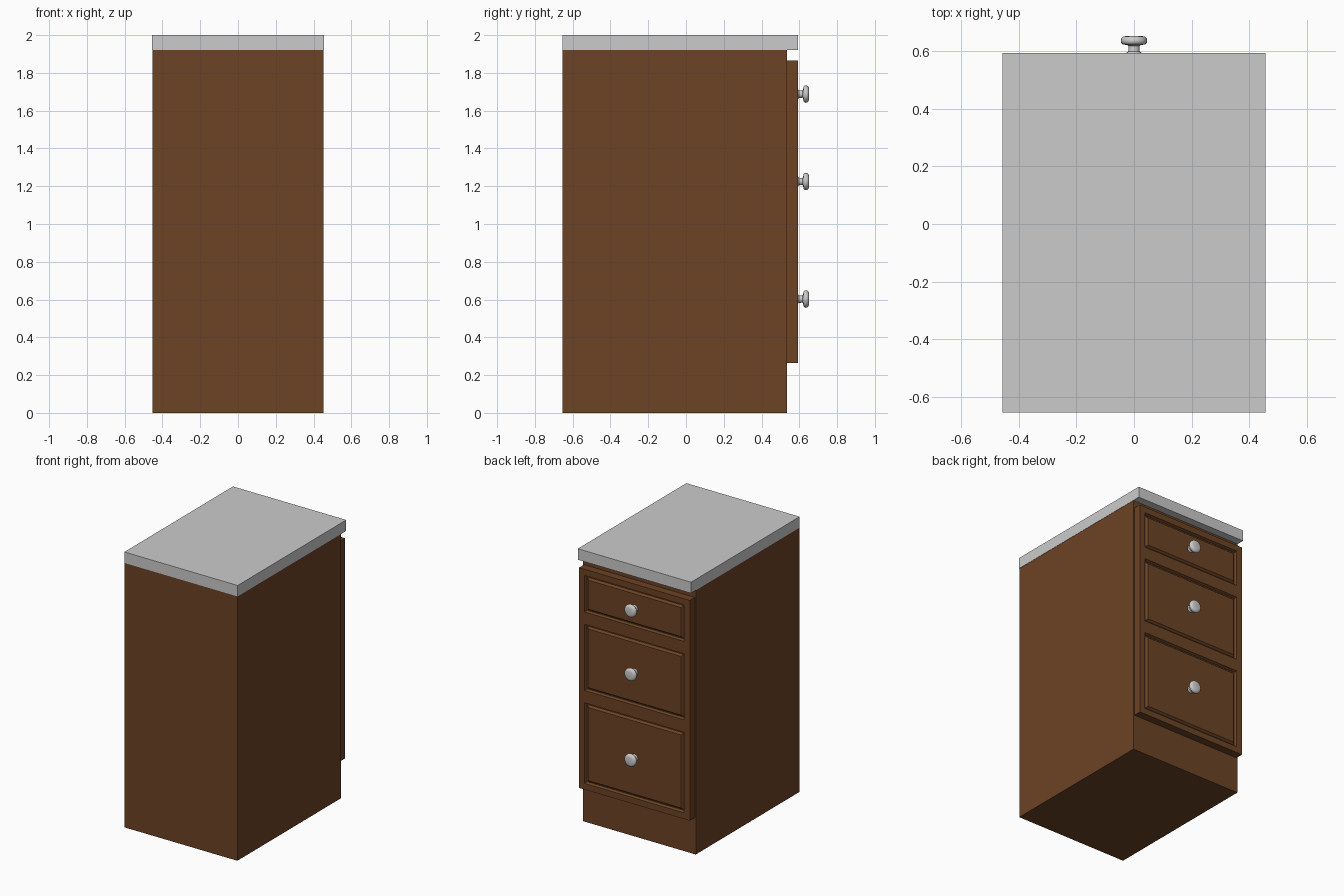
import bpy, bmesh, math

if "Cube" in bpy.data.objects:
    bpy.data.objects.remove(bpy.data.objects["Cube"])


def material(name, rgb):
    m = bpy.data.materials.new(name)
    m.diffuse_color = (*rgb, 1)
    m.use_nodes = True
    m.node_tree.nodes["Principled BSDF"].inputs["Base Color"].default_value = m.diffuse_color
    return m


BROWN = material("brown wood", (0.15, 0.056, 0.018))
STONE = material("pale grey", (0.6, 0.6, 0.6))
FRONT_Y = 0.592


def finish(name, bm, mat):
    bmesh.ops.recalc_face_normals(bm, faces=bm.faces)
    me = bpy.data.meshes.new(name)
    bm.to_mesh(me)
    bm.free()
    me.materials.append(mat)
    ob = bpy.data.objects.new(name, me)
    bpy.context.collection.objects.link(ob)
    return ob


def loft(name, rings, mat):
    """Skin a list of vertex rings and cap both ends."""
    bm = bmesh.new()
    loops = [[bm.verts.new(p) for p in ring] for ring in rings]
    n = len(loops[0])
    for a, b in zip(loops, loops[1:]):
        for i in range(n):
            j = (i + 1) % n
            bm.faces.new((a[i], a[j], b[j], b[i]))
    bm.faces.new(loops[0])
    bm.faces.new(loops[-1])
    return finish(name, bm, mat)


def rect(hw, z0, z1, y, inset=0.0):
    hw, z0, z1 = hw - inset, z0 + inset, z1 - inset
    return [(-hw, y, z0), (hw, y, z0), (hw, y, z1), (-hw, y, z1)]


# Cabinet body and countertop
loft("cabinet_body", [rect(0.453, 0, 1.92, y) for y in (-0.654, 0.535)], BROWN)
loft("countertop", [rect(0.455, 1.92, 2.0, y) for y in (-0.654, FRONT_Y)], STONE)

# Drawer fronts, each with a V groove around a raised centre panel
GROOVE = [(0, 0), (0.045, 0), (0.053, 0.017), (0.060, 0.017), (0.072, 0.002)]
# Knob profile: (distance from drawer front, radius)
KNOB = [(0, 0.026), (0.004, 0.025), (0.008, 0.020), (0.026, 0.019), (0.030, 0.024),
        (0.032, 0.038), (0.037, 0.044), (0.044, 0.046), (0.053, 0.044),
        (0.059, 0.038), (0.062, 0.026)]
SIDES = 24

for label, z0, z1 in (("top", 1.51, 1.865), ("middle", 0.94, 1.51), ("bottom", 0.265, 0.94)):
    rings = [rect(0.445, z0, z1, 0.535)]
    rings += [rect(0.445, z0, z1, FRONT_Y - d, i) for i, d in GROOVE]
    loft(label + "_drawer_front", rings, BROWN)

    # Turned knob at the drawer centre
    zc = (z0 + z1) / 2
    rings = [[(r * math.cos(2 * math.pi * k / SIDES), FRONT_Y - 0.002 + d,
               zc + r * math.sin(2 * math.pi * k / SIDES)) for k in range(SIDES)]
             for d, r in KNOB]
    knob = loft(label + "_drawer_knob", rings, STONE)
    bpy.ops.object.select_all(action='DESELECT')
    knob.select_set(True)
    bpy.context.view_layer.objects.active = knob
    bpy.ops.object.shade_smooth_by_angle(angle=math.radians(40))
